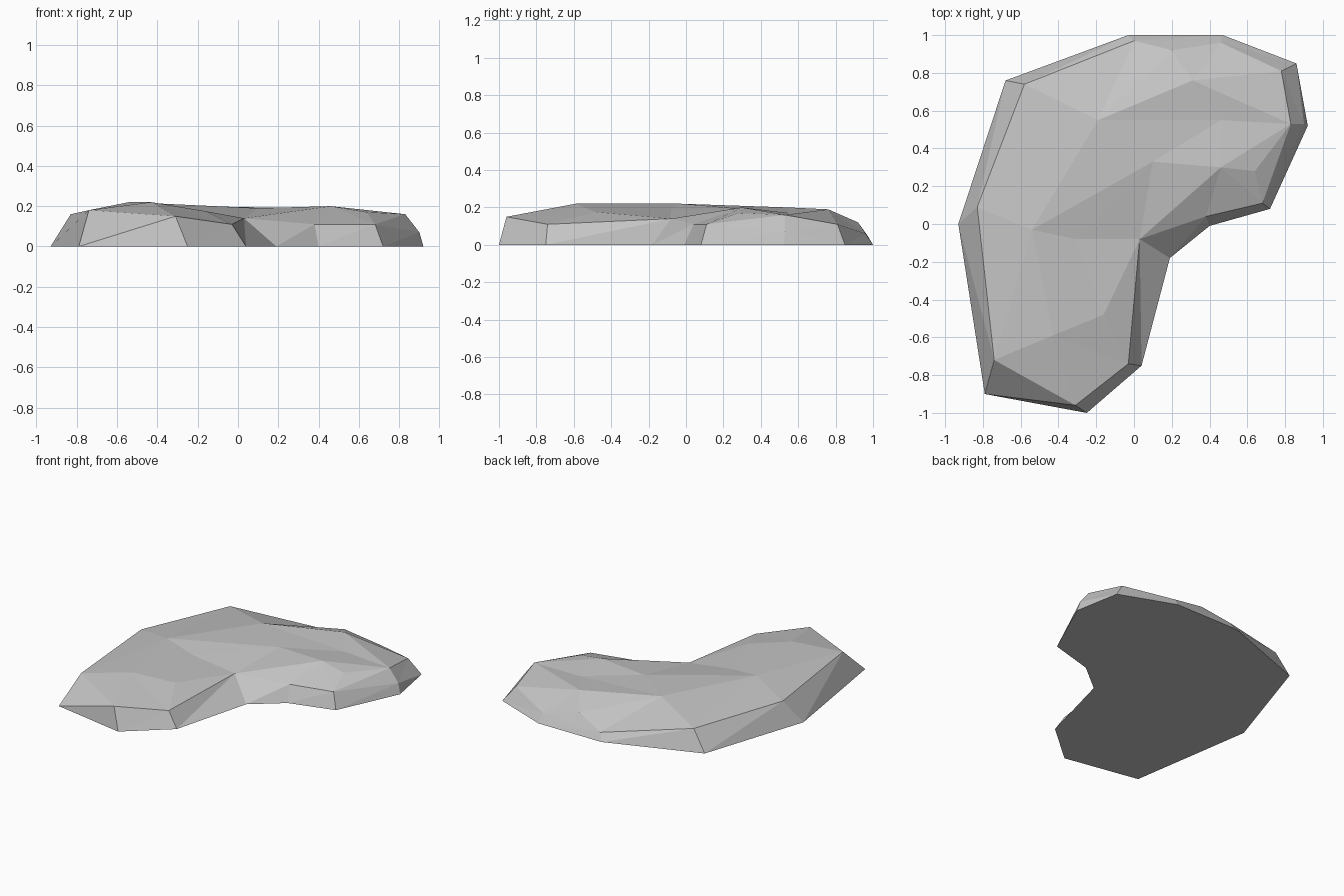
import bpy
import bmesh
from mathutils import Vector
from mathutils.geometry import delaunay_2d_cdt

# Remove the default cube
default_cube = bpy.data.objects.get("Cube")
if default_cube:
    bpy.data.objects.remove(default_cube, do_unlink=True)

# Ground outline, clockwise seen from above
FOOT = [(-.93, 0), (-.68, .76), (-.03, 1), (.47, 1), (.86, .85), (.92, .52),
        (.72, .08), (.4, -.01), (.19, -.18), (.04, -.75), (-.25, -1), (-.79, -.9)]

# Upper rim, one point for each foot point; creases call them a, b, c ...
RIM = [(-.83, .09, .16), (-.58, .74, .145), (0, .97, .05), (.46, .96, .06),
       (.78, .81, .11), (.83, .53, .16), (.68, .11, .11), (.38, .04, .11),
       (.03, -.08, .14), (-.03, -.74, .11), (-.31, -.96, .15), (-.74, -.72, .18)]

# Ridge and hollow points on the upper surface
PEAKS = {
    "A": (-.19, .55, .2), "B": (.31, .76, .19), "C": (.46, .55, .17),
    "D": (.1, .33, .19), "E": (.46, .3, .2), "F": (.64, .28, .17),
    "G": (-.54, -.03, .22), "H": (-.31, -.08, .185), "I": (-.43, -.59, .22),
    "J": (-.16, -.48, .175), "K": (.2, .92, .12),
}

# Creases between named points
CREASES = ("AB AC Bf Cf AD CD DE CE EF Ef Ff Fg DG DH Di Ei GH Hi GI HI HJ IJ "
           "Ji Jj Ij Il Ik Gl Ga GA Ac Ab BK Kc Kd Be Eh")


def make_material(name, color):
    mat = bpy.data.materials.new(name)
    mat.use_nodes = True
    mat.diffuse_color = color
    mat.node_tree.nodes["Principled BSDF"].inputs["Base Color"].default_value = color
    return mat


def add_top(bm, rim_verts):
    """Triangulate the upper surface between the rim and the creases."""
    named = {chr(ord("a") + i): v for i, v in enumerate(rim_verts)}
    named.update({key: bm.verts.new(co) for key, co in PEAKS.items()})
    keys = list(named)
    verts = [named[key] for key in keys]
    count = len(rim_verts)
    edges = [(i, (i + 1) % count) for i in range(count)]
    edges += [(keys.index(p), keys.index(q)) for p, q in CREASES.split()]
    flat = [Vector(v.co.xy) for v in verts]
    result = delaunay_2d_cdt(flat, edges, [], 1, 1e-5)
    triangles, sources = result[2], result[3]
    for tri in triangles:
        bm.faces.new([verts[sources[i][0]] for i in tri])


def add_sides(bm, foot, rim):
    """Sloping sides, with a small shoulder on the blunt right end."""
    shoulder = bm.verts.new((.9, .53, .07))
    count = len(foot)
    for i in range(count):
        j = (i + 1) % count
        if i == 4:
            loop = [foot[j], foot[i], rim[i], rim[j]]
        elif i == 5:
            loop = [rim[i], rim[j], foot[j], foot[i]]
        else:
            bm.faces.new((foot[i], foot[j], rim[i]))
            bm.faces.new((foot[j], rim[j], rim[i]))
            continue
        # Fan from the shoulder over the open loop
        for p, q in zip(loop, loop[1:]):
            bm.faces.new((shoulder, p, q))


def build_rock():
    bm = bmesh.new()
    foot = [bm.verts.new((x, y, 0)) for x, y in FOOT]
    rim = [bm.verts.new(co) for co in RIM]
    add_top(bm, rim)
    add_sides(bm, foot, rim)
    bm.faces.new(foot)  # flat underside
    bmesh.ops.recalc_face_normals(bm, faces=bm.faces[:])
    mesh = bpy.data.meshes.new("flat_rock")
    bm.to_mesh(mesh)
    bm.free()
    mesh.materials.append(make_material("stone grey", (.55, .55, .55, 1)))
    rock = bpy.data.objects.new("flat_rock", mesh)
    bpy.context.collection.objects.link(rock)


build_rock()
